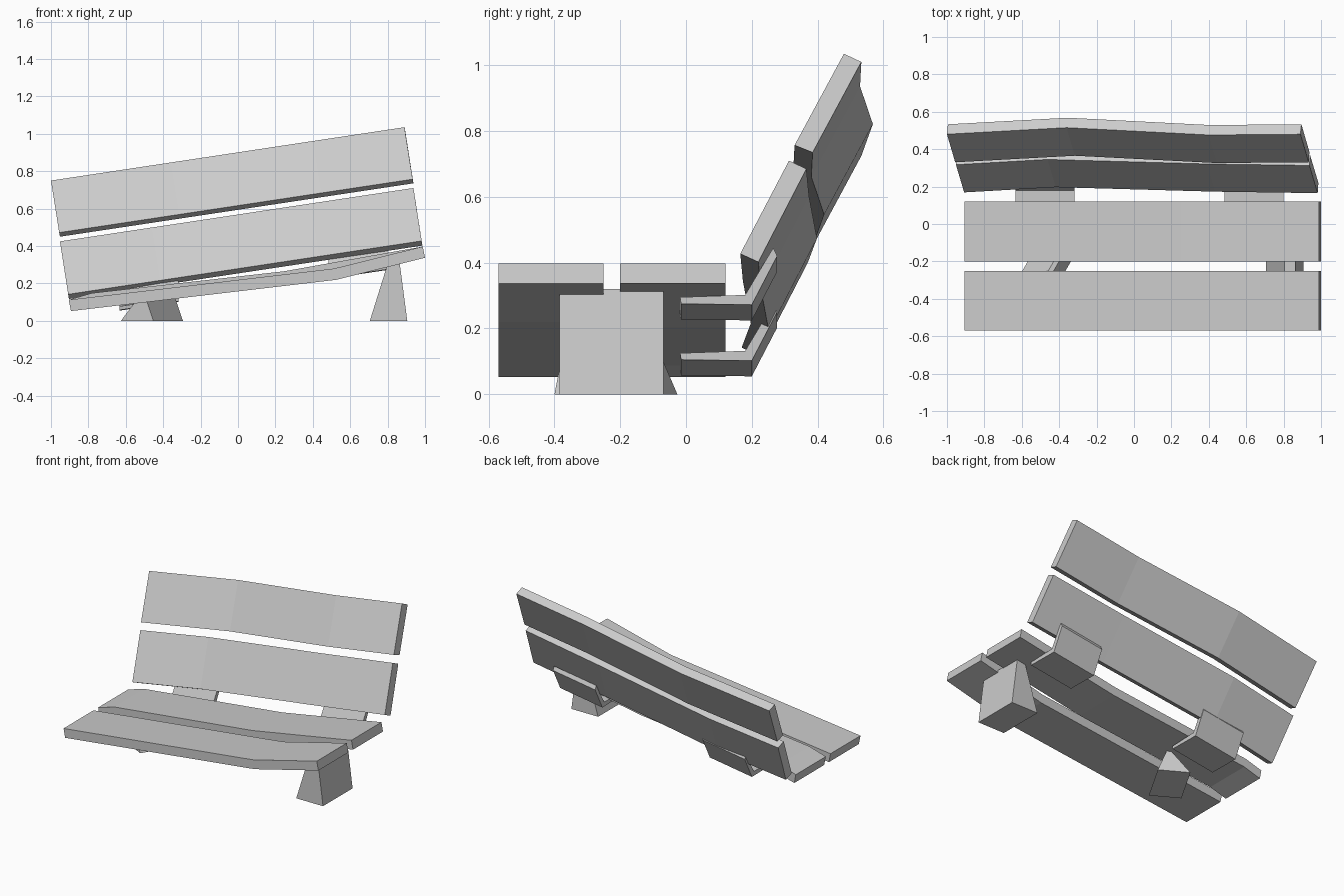
import bpy
from math import radians, cos, sin

if "Cube" in bpy.data.objects:
    bpy.data.objects.remove(bpy.data.objects["Cube"])


def loft(name, sections):
    """Join equal cross-sections with quads and cap both ends."""
    n = len(sections[0])
    verts = [p for s in sections for p in s]
    faces = [tuple(range(n)),
             tuple(reversed(range(len(verts) - n, len(verts))))]
    for i in range(len(sections) - 1):
        for j in range(n):
            k = (j + 1) % n
            faces.append((i * n + j, (i + 1) * n + j, (i + 1) * n + k, i * n + k))
    me = bpy.data.meshes.new(name)
    me.from_pydata(verts, [], faces)
    ob = bpy.data.objects.new(name, me)
    bpy.context.collection.objects.link(ob)
    # consistent outward normals
    import bmesh
    bm = bmesh.new()
    bm.from_mesh(me)
    bmesh.ops.recalc_face_normals(bm, faces=bm.faces)
    bm.to_mesh(me)
    bm.free()
    return ob


SLOPE = 0.151  # sideways tilt of the whole bench


# seat planks: bent underside line, extruded in y
def seat_plank(name, y0, y1, line):
    loft(name, [[(x, y0, z), (x, y1, z), (x - 0.012, y1, z + 0.06),
                 (x - 0.012, y0, z + 0.06)] for x, z in line])


seat_plank("seat_plank_front", -0.57, -0.25,
           [(-0.893, 0.052), (0.524, 0.219), (1.0, 0.337)])
seat_plank("seat_plank_rear", -0.20, 0.12,
           [(-0.893, 0.052), (-0.77, 0.088), (0.26, 0.205), (1.0, 0.337)])


# backrest boards: leaning section swept to the left, slightly warped
def back_board(name, section, warp):
    loft(name, [[(x + t, y + dy, z + SLOPE * t) for x, y, z in section]
                for t, dy in warp])


back_board("back_board_top",
           [(0.89, 0.48, 1.035), (0.895, 0.533, 1.01),
            (0.938, 0.385, 0.735), (0.934, 0.33, 0.757)],
           [(-1.89, 0.0), (-1.25, 0.035), (-0.49, -0.004), (0, 0)])
back_board("back_board_bottom",
           [(0.938, 0.313, 0.71), (0.942, 0.366, 0.685),
            (0.986, 0.22, 0.402), (0.982, 0.165, 0.427)],
           [(-1.89, 0.004), (-1.40, 0.032), (-0.55, 0.008), (0, 0)])

# bent plate brackets joining seat and back
PLATE = [(-0.015, 0.275), (0.20, 0.272), (0.277, 0.42),
         (0.265, 0.445), (0.18, 0.302), (-0.018, 0.295)]
for side, x1, dz in (("right", 0.80, 0.0), ("left", -0.318, -0.17)):
    loft("bracket_" + side,
         [[(x1 + t, y, z + dz + SLOPE * t) for y, z in PLATE]
          for t in (-0.315, 0.0)])


# wedge-shaped legs
def leg(name, cx, cy, angle, top_z, top_x):
    c, s = cos(radians(angle)), sin(radians(angle))
    secs = []
    for z, (a, b) in ((0, (-0.1, 0.1)), (top_z, top_x)):
        secs.append([(cx + x * c - y * s, cy + x * s + y * c, z)
                     for x, y in ((a, -0.158), (b, -0.158), (b, 0.158), (a, 0.158))])
    loft(name, secs)


leg("leg_right", 0.805, -0.227, 0, 0.32, (0.0, 0.058))
leg("leg_left", -0.46, -0.213, -30, 0.14, (0.02, 0.045))
